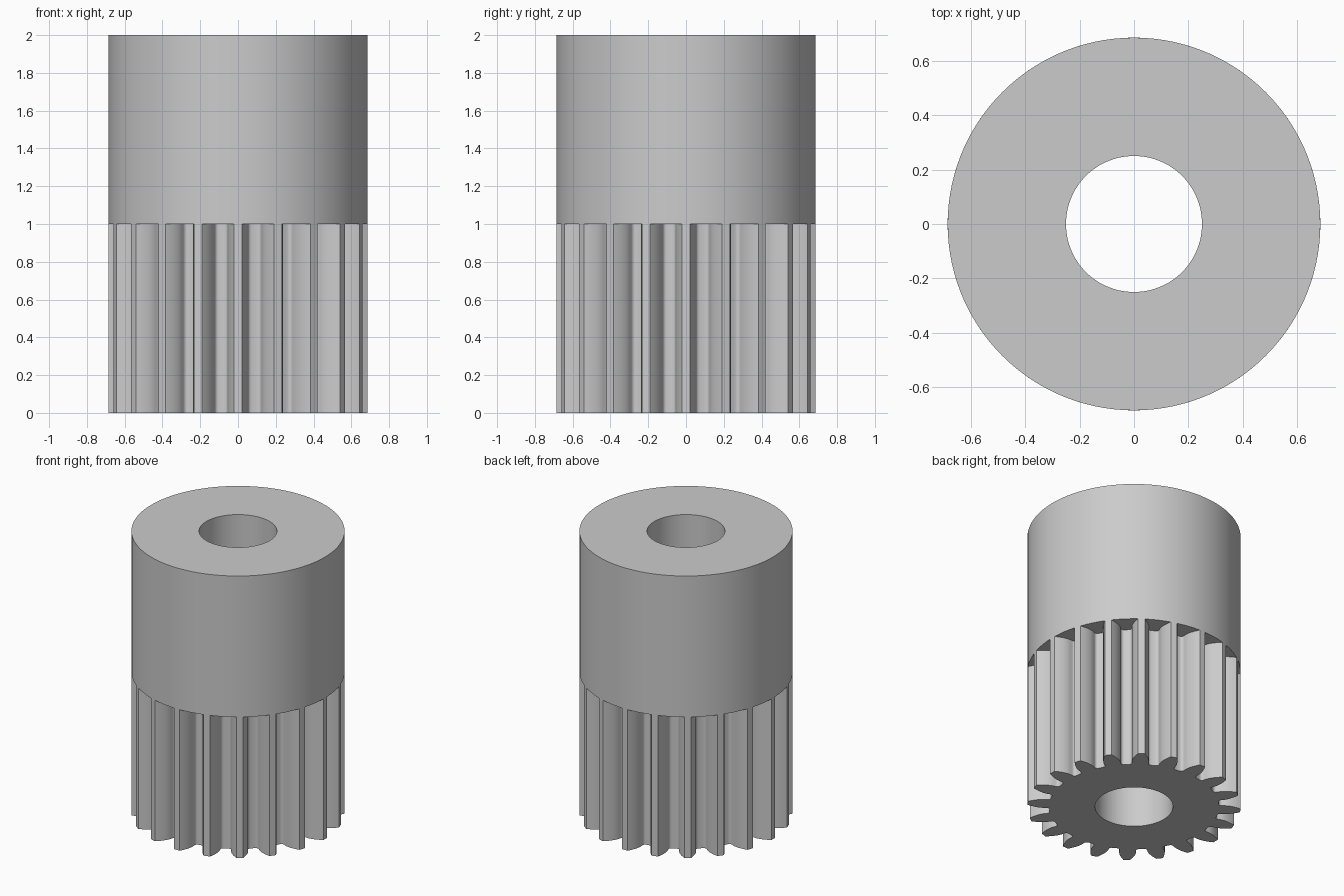
import bpy, bmesh, math

cube = bpy.data.objects.get("Cube")
if cube:
    bpy.data.objects.remove(cube, do_unlink=True)

TEETH = 20
TIP, BORE, HEIGHT = 0.685, 0.25, 1.0
MODULE = 2 * TIP / (TEETH + 2)
PITCH = MODULE * TEETH / 2
ROOT = TIP - 2.25 * MODULE
PRESSURE = math.radians(20)
BASE = PITCH * math.cos(PRESSURE)

steel = bpy.data.materials.new("plain grey steel")
steel.use_nodes = True
GREY = (0.6, 0.6, 0.6, 1)
steel.diffuse_color = GREY
steel.node_tree.nodes["Principled BSDF"].inputs["Base Color"].default_value = GREY


def involute(angle):
    return math.tan(angle) - angle


def half_angle(radius):
    """Half of the angle a tooth spans at a radius."""
    return (math.pi / (2 * TEETH) + involute(PRESSURE)
            - involute(math.acos(min(1, BASE / radius))))


def tooth_flank():
    """Radius and angle along one flank, from valley to tip."""
    foot, fillet = half_angle(BASE), 0.02
    points = []
    for i in range(5):
        t = math.pi / 2 * i / 4
        points.append((ROOT + fillet * (1 - math.cos(t)),
                       foot + fillet / ROOT * (1 - math.sin(t))))
    for i in range(7):
        r = BASE + (TIP - BASE) * i / 6
        points.append((r, half_angle(r)))
    return points


def ring(bm, polar, z):
    return [bm.verts.new((r * math.cos(a), r * math.sin(a), z)) for r, a in polar]


def bridge(bm, first, second):
    n = len(first)
    for i in range(n):
        j = (i + 1) % n
        bm.faces.new((first[i], first[j], second[j], second[i]))


def bored_solid(name, outline, z0, z1):
    """Extrude an outline with a round bore through its middle."""
    bm = bmesh.new()
    bore = [(BORE, a) for r, a in outline]
    loops = [ring(bm, outline, z0), ring(bm, outline, z1),
             ring(bm, bore, z1), ring(bm, bore, z0)]
    for i in range(4):
        bridge(bm, loops[i], loops[(i + 1) % 4])
    bmesh.ops.recalc_face_normals(bm, faces=bm.faces)
    mesh = bpy.data.meshes.new(name)
    bm.to_mesh(mesh)
    bm.free()
    mesh.materials.append(steel)
    obj = bpy.data.objects.new(name, mesh)
    bpy.context.collection.objects.link(obj)
    bpy.ops.object.select_all(action="DESELECT")
    obj.select_set(True)
    bpy.context.view_layer.objects.active = obj
    bpy.ops.object.shade_smooth_by_angle(angle=math.radians(30))


# Toothed lower half
flank = tooth_flank()
gear = []
for tooth in range(TEETH):
    middle = math.tau * tooth / TEETH
    gear += [(r, middle - a) for r, a in flank]
    gear.append((TIP, middle))
    gear += [(r, middle + a) for r, a in reversed(flank)]
bored_solid("gear_teeth", gear, 0, HEIGHT)

# Plain round hub above the teeth
circle = [(TIP, math.tau * i / 120) for i in range(120)]
bored_solid("round_hub", circle, HEIGHT, 2 * HEIGHT)
